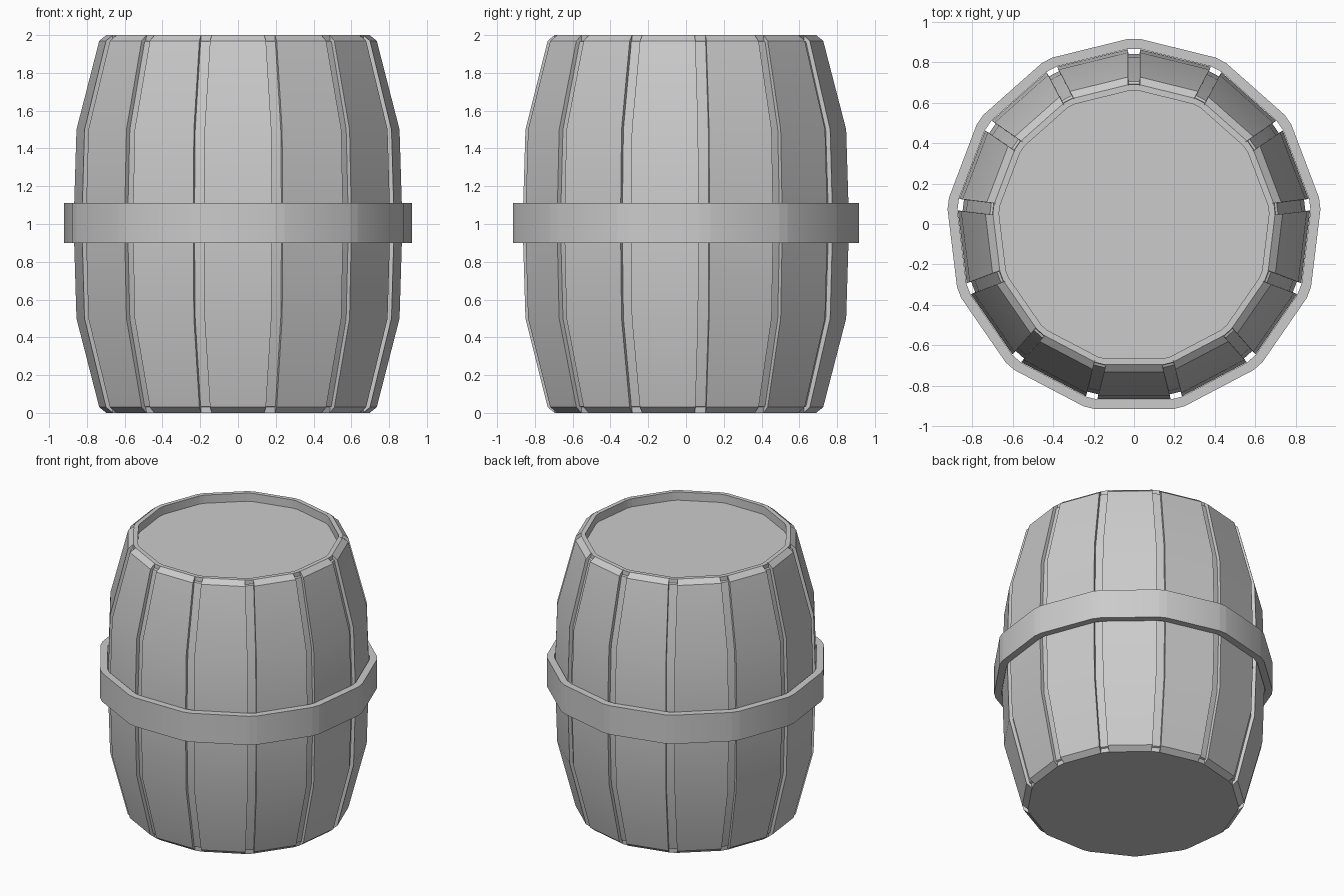
import bpy, bmesh
from math import pi, tan, cos, sin
from mathutils import Vector

if "Cube" in bpy.data.objects:
    bpy.data.objects.remove(bpy.data.objects["Cube"])

SIDES = 13
HALF = pi / SIDES
SHIFT_Y = -0.01          # odd side count: centres the bounding box


def ring(bm, z, apothem, gap, groove_r=None, groove_z=None):
    """One ring: per side two flat corners, then two groove points."""
    flats = []
    for i in range(SIDES):
        a = -pi / 2 + 2 * HALF * i
        d, t = Vector((cos(a), sin(a), 0)), Vector((-sin(a), cos(a), 0))
        w = apothem * tan(HALF) - gap
        flats.append((d * apothem - t * w, d * apothem + t * w))
    verts = []
    for i in range(SIDES):
        left, right = flats[i]
        nxt = flats[(i + 1) % SIDES][0]
        verts.append((left, z))
        verts.append((right, z))
        if groove_r is None:
            verts.append((right.lerp(nxt, 0.1), z))
            verts.append((right.lerp(nxt, 0.9), z))
        else:
            a = -pi / 2 + 2 * HALF * i + HALF
            d, t = Vector((cos(a), sin(a), 0)), Vector((-sin(a), cos(a), 0))
            verts.append((d * groove_r - t * (gap - 0.002), groove_z))
            verts.append((d * groove_r + t * (gap - 0.002), groove_z))
    return [bm.verts.new((p.x, p.y + SHIFT_Y, h)) for p, h in verts]


def bridge(bm, a, b):
    n = len(a)
    for i in range(n):
        j = (i + 1) % n
        bm.faces.new((a[i], a[j], b[j], b[i]))


def finish(bm, name):
    bmesh.ops.recalc_face_normals(bm, faces=bm.faces)
    mesh = bpy.data.meshes.new(name)
    bm.to_mesh(mesh)
    bm.free()
    ob = bpy.data.objects.new(name, mesh)
    bpy.context.collection.objects.link(ob)
    bpy.ops.object.select_all(action='DESELECT')
    ob.select_set(True)
    bpy.context.view_layer.objects.active = ob
    bpy.ops.object.shade_smooth_by_angle(angle=0.45)
    return ob


# Grooved stave body: z, flat radius, groove radius, groove z (lower half, mirrored up)
lower = [(0.0, 0.672, 0.70, 0.0),
         (0.0, 0.685, 0.702, 0.03),
         (0.03, 0.722, 0.714, 0.035),
         (0.5, 0.84, 0.832, 0.5),
         (1.0, 0.855, 0.85, 1.0)]
upper = [(2 - z, r, g, 2 - gz) for z, r, g, gz in reversed(lower[:-1])]
bm = bmesh.new()
rings = [ring(bm, z, r, 0.03, g, gz) for z, r, g, gz in lower + upper]
# Rim lip and recessed lid
rings.append(ring(bm, 2.0, 0.655, 0.02))
rings.append(ring(bm, 1.94, 0.655, 0.02))
for a, b in zip(rings, rings[1:]):
    bridge(bm, a, b)
bm.faces.new(rings[0])
bm.faces.new(rings[-1])
finish(bm, "barrel_staves")

# Hoop around the middle
bm = bmesh.new()
loops = [ring(bm, z, r, 0.03) for z, r in
         ((0.9, 0.857), (0.9, 0.905), (1.11, 0.905), (1.11, 0.857))]
for k in range(4):
    bridge(bm, loops[k], loops[(k + 1) % 4])
finish(bm, "hoop")
